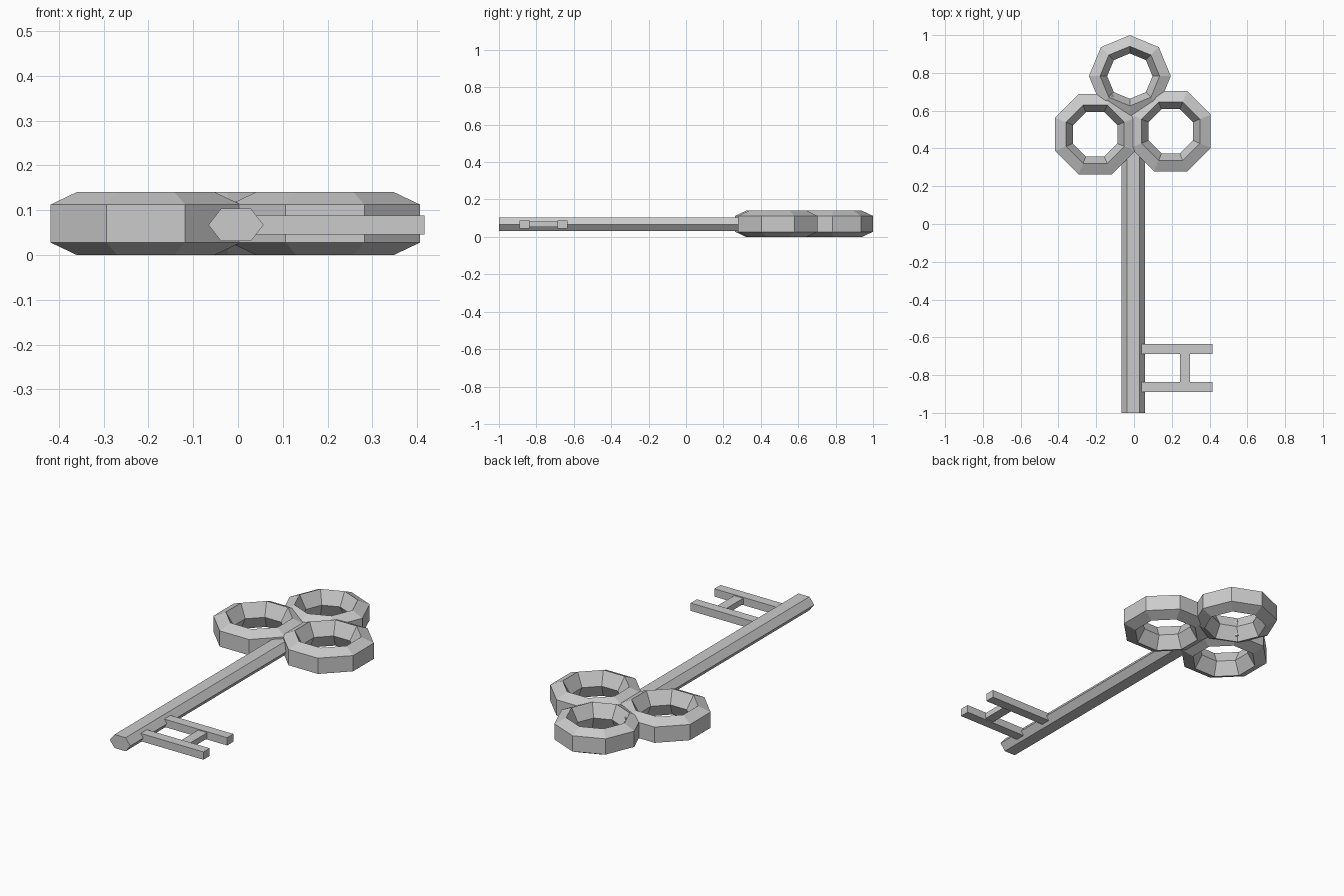
import bpy, bmesh
from math import cos, sin, pi, radians

if "Cube" in bpy.data.objects:
    bpy.data.objects.remove(bpy.data.objects["Cube"])


def make_object(name, bm):
    bmesh.ops.recalc_face_normals(bm, faces=bm.faces)
    mesh = bpy.data.meshes.new(name)
    bm.to_mesh(mesh)
    bm.free()
    obj = bpy.data.objects.new(name, mesh)
    bpy.context.collection.objects.link(obj)
    return obj


def bow_ring(name, cx, cy, scale, turn):
    # pentagonal section (radius, height) swept round eight sides
    section = [(0.2295, -0.0425), (0.2295, 0.0425), (0.167, 0.07),
               (0.127, 0.0), (0.167, -0.07)]
    bm = bmesh.new()
    loops = []
    for i in range(8):
        a = radians(turn) + i * pi / 4
        loops.append([bm.verts.new((cx + r * scale * cos(a),
                                    cy + r * scale * sin(a), 0.07 + z))
                      for r, z in section])
    for i in range(8):
        a, b = loops[i], loops[(i + 1) % 8]
        for j in range(5):
            k = (j + 1) % 5
            bm.faces.new((a[j], b[j], b[k], a[k]))
    return make_object(name, bm)


def box(name, x0, x1, y0, y1, z0, z1):
    bm = bmesh.new()
    bmesh.ops.create_cube(bm, size=1)
    for v in bm.verts:
        v.co = ((x0 + x1) / 2 + v.co.x * (x1 - x0),
                (y0 + y1) / 2 + v.co.y * (y1 - y0),
                (z0 + z1) / 2 + v.co.z * (z1 - z0))
    return make_object(name, bm)


# Trefoil handle
bow_ring("left_ring", -0.206, 0.475, 1.0, 22.5)
bow_ring("right_ring", 0.194, 0.491, 1.0, 22.5)
bow_ring("top_ring", -0.022, 0.783, 0.945, 90)

# Hexagonal shaft
bm = bmesh.new()
hexagon = [(0.0615, 0), (0.033, 0.0365), (-0.033, 0.0365),
           (-0.0615, 0), (-0.033, -0.0365), (0.033, -0.0365)]
face = bm.faces.new([bm.verts.new((x - 0.0045, -1.0, z + 0.067)) for x, z in hexagon])
end = bmesh.ops.extrude_face_region(bm, geom=[face], use_keep_orig=True)["geom"]
for v in end:
    if isinstance(v, bmesh.types.BMVert):
        v.co.y = 0.5
make_object("shaft", bm)

# Key teeth
for name, y in (("front_tooth", -0.8625), ("rear_tooth", -0.6605)):
    box(name, 0.04, 0.416, y - 0.0265, y + 0.0265, 0.046, 0.088)
box("tooth_bridge", 0.243, 0.297, -0.84, -0.68, 0.052, 0.083)
